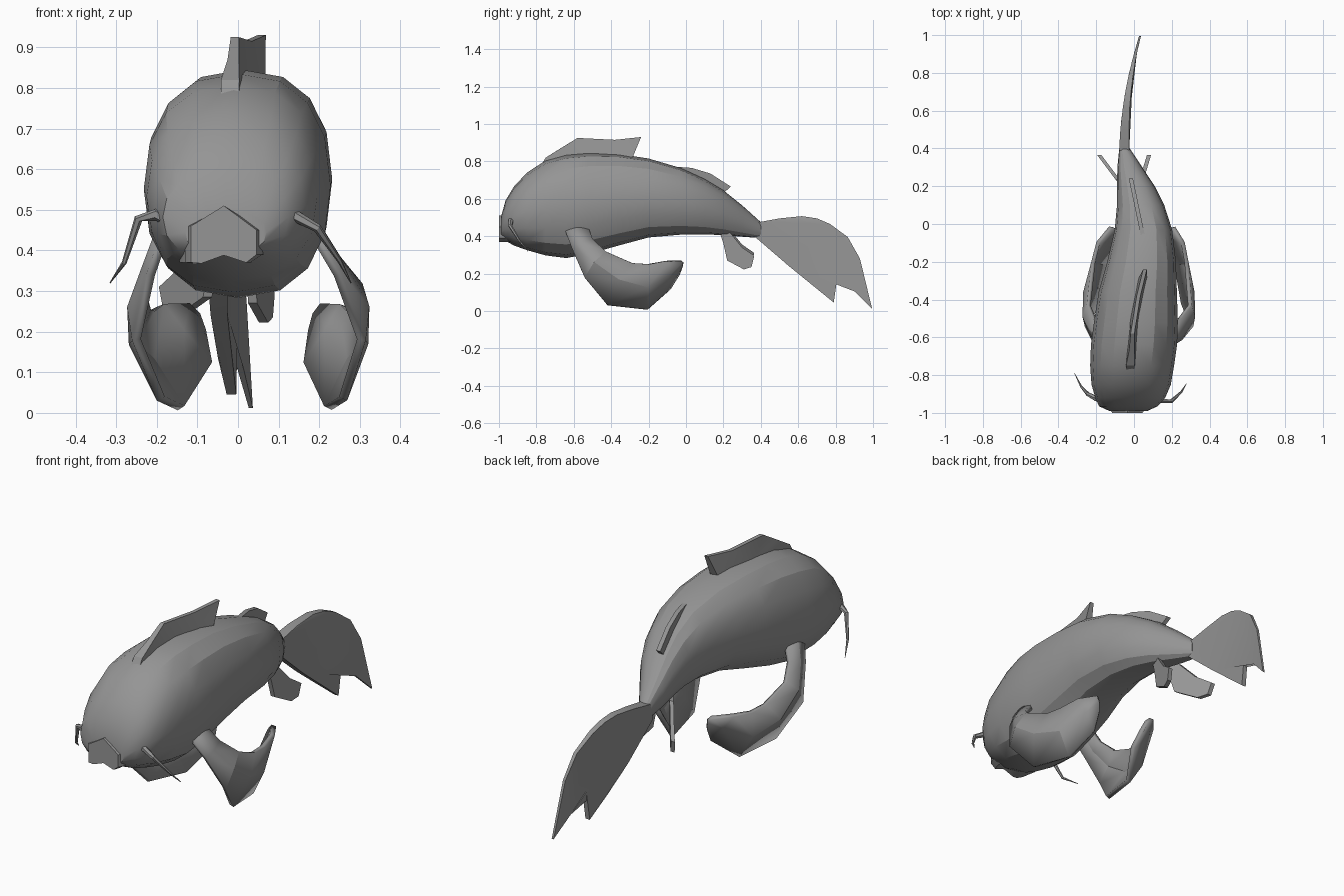
import bpy, bmesh, math
from mathutils import Vector

if "Cube" in bpy.data.objects:
    bpy.data.objects.remove(bpy.data.objects["Cube"])

grey = bpy.data.materials.new("fish_grey")
grey.use_nodes = True
grey.diffuse_color = (0.3, 0.3, 0.3, 1)
bsdf = next(n for n in grey.node_tree.nodes if n.type == "BSDF_PRINCIPLED")
bsdf.inputs["Base Color"].default_value = (0.3, 0.3, 0.3, 1)


def finish(name, bm, angle=25):
    bmesh.ops.remove_doubles(bm, verts=bm.verts, dist=0.0005)
    bmesh.ops.recalc_face_normals(bm, faces=bm.faces)
    mesh = bpy.data.meshes.new(name)
    bm.to_mesh(mesh)
    bm.free()
    mesh.materials.append(grey)
    obj = bpy.data.objects.new(name, mesh)
    bpy.context.collection.objects.link(obj)
    bpy.ops.object.select_all(action="DESELECT")
    bpy.context.view_layer.objects.active = obj
    obj.select_set(True)
    bpy.ops.object.shade_smooth_by_angle(angle=math.radians(angle))
    return obj


def bridge(bm, rows, closed):
    """Skin consecutive rows of points with quads."""
    rows = [[bm.verts.new(p) for p in row] for row in rows]
    for a, b in zip(rows, rows[1:]):
        n = len(a)
        for i in range(n if closed else n - 1):
            j = (i + 1) % n
            bm.faces.new((a[i], a[j], b[j], b[i]))
    if closed:
        bm.faces.new(rows[0])
        bm.faces.new(rows[-1])


def plate(name, outline, bend, thick):
    """Side outline (y, z) made into a thin fin following x = bend(y, z)."""
    bm = bmesh.new()
    sides = []
    for s in (-0.5, 0.5):
        sides.append([bm.verts.new((bend(y, z) + s * thick(y, z), y, z)) for y, z in outline])
        bmesh.ops.triangulate(bm, faces=[bm.faces.new(sides[-1])])
    a, b = sides
    for i in range(len(a)):
        j = (i + 1) % len(a)
        bm.faces.new((a[i], a[j], b[j], b[i]))
    return finish(name, bm)


def power(v, e):
    return math.copysign(abs(v) ** e, v)


# Body: y, centre x, half width, bottom z, top z
stations = [
    (-0.99, -0.03, 0.10, 0.39, 0.50), (-0.965, -0.03, 0.155, 0.375, 0.59),
    (-0.92, -0.02, 0.185, 0.35, 0.665), (-0.85, -0.015, 0.21, 0.325, 0.74),
    (-0.75, -0.01, 0.222, 0.297, 0.805), (-0.64, 0, 0.228, 0.283, 0.835),
    (-0.52, 0.01, 0.222, 0.305, 0.845), (-0.36, 0.02, 0.207, 0.35, 0.84),
    (-0.2, 0.04, 0.182, 0.393, 0.815), (-0.03, 0.05, 0.152, 0.408, 0.765),
    (0.1, 0.035, 0.125, 0.41, 0.705), (0.2, 0.01, 0.10, 0.405, 0.645),
    (0.3, -0.022, 0.066, 0.397, 0.565), (0.4, -0.05, 0.028, 0.39, 0.475),
]
bm = bmesh.new()
SIDES = 16
rings = []
for y, cx, w, lo, hi in stations:
    ring = []
    for k in range(SIDES):
        t = 2 * math.pi * k / SIDES
        ring.append((cx + w * power(math.cos(t), 0.82),
                     y, (lo + hi) / 2 + (hi - lo) / 2 * power(math.sin(t), 0.88)))
    rings.append(ring)
bridge(bm, rings, True)
finish("body", bm)

# Upper lip: scalloped snout pad
lip = [(-0.13, 0.37), (-0.1, 0.368), (-0.035, 0.388), (0.03, 0.37),
       (0.06, 0.39), (0.06, 0.45), (-0.035, 0.51), (-0.13, 0.46)]
bm = bmesh.new()
bridge(bm, [[(-0.035 + (x + 0.035) * s, y, z) for x, z in lip]
            for y, s in ((-0.9, 1.15), (-0.975, 1.0), (-1.0, 0.85))], True)
finish("upper_lip", bm)

# Back fins
plate("front_dorsal_fin",
      [(-0.8, 0.74), (-0.75, 0.82), (-0.67, 0.87), (-0.58, 0.925), (-0.38, 0.915),
       (-0.24, 0.93), (-0.29, 0.81), (-0.5, 0.82)],
      lambda y, z: -0.02 + 0.25 * max(0, y + 0.8) ** 2,
      lambda y, z: 0.045 if z < 0.85 else 0.02)
plate("rear_dorsal_fin",
      [(-0.11, 0.775), (0.03, 0.765), (0.13, 0.735), (0.24, 0.665), (0.2, 0.63), (0.05, 0.71)],
      lambda y, z: 0.055 - 0.21 * (y + 0.1), lambda y, z: 0.022)

# Tail fin, curling to the side and thinning towards the tips
plate("tail_fin",
      [(0.37, 0.395), (0.39, 0.475), (0.5, 0.495), (0.62, 0.507), (0.7, 0.495), (0.77, 0.465),
       (0.865, 0.395), (0.93, 0.28), (0.995, 0.012), (0.9, 0.105), (0.81, 0.187),
       (0.79, 0.045), (0.68, 0.135), (0.55, 0.24)],
      lambda y, z: -0.052 + 0.085 * max(0, (y - 0.4) / 0.6) ** 2,
      lambda y, z: 0.055 - 0.045 * max(0, min(1, (y - 0.37) / 0.6)))

# Pelvic fins
pelvic = [(0.18, 0.42), (0.235, 0.42), (0.3, 0.34), (0.365, 0.295),
          (0.35, 0.235), (0.31, 0.222), (0.22, 0.27), (0.2, 0.36)]
for side, root, slope, lift in (("right", -0.06, -0.75, 0.015), ("left", 0.03, 0.3, 0)):
    plate(side + "_pelvic_fin", [(y, z + lift) for y, z in pelvic],
          lambda y, z: root + slope * (y - 0.2), lambda y, z: 0.022)

# Pectoral fins: each row runs lower edge, middle, upper edge as (x, y, z)
rows = [
    [(0.17, -0.66, 0.47), (0.18, -0.6, 0.48), (0.17, -0.53, 0.46)],
    [(0.215, -0.61, 0.34), (0.225, -0.56, 0.36), (0.21, -0.5, 0.38)],
    [(0.25, -0.54, 0.18), (0.262, -0.49, 0.26), (0.24, -0.43, 0.315)],
    [(0.19, -0.42, 0.035), (0.258, -0.36, 0.17), (0.225, -0.29, 0.255)],
    [(0.14, -0.21, 0.012), (0.215, -0.21, 0.13), (0.215, -0.2, 0.25)],
    [(0.07, -0.09, 0.12), (0.14, -0.085, 0.2), (0.19, -0.1, 0.265)],
    [(0.085, -0.04, 0.2), (0.1, -0.025, 0.24), (0.125, -0.02, 0.265)],
]
for side, sign in (("right", -1), ("left", 1)):
    bm = bmesh.new()
    shaped = []
    for i, row in enumerate(rows):
        wide = min(1, i / 2) if sign > 0 else 0
        shaped.append([(sign * (x + wide * (0.315 - (0.265 - x) * 0.75 - x)), y, z)
                       for x, y, z in row])
    bridge(bm, shaped, False)
    fin = finish(side + "_pectoral_fin", bm)
    mod = fin.modifiers.new("thickness", "SOLIDIFY")
    mod.thickness = 0.022
    mod.offset = 0

# Whiskers: tapered bent tubes
paths = {
    "right": [(-0.16, -0.93, 0.47), (-0.2, -0.925, 0.488), (-0.245, -0.9, 0.478),
              (-0.28, -0.86, 0.37), (-0.315, -0.79, 0.32)],
    "left": [(0.1, -0.92, 0.48), (0.135, -0.935, 0.488), (0.195, -0.94, 0.455),
             (0.25, -0.89, 0.375), (0.278, -0.845, 0.32)],
}
for side, path in paths.items():
    pts = [Vector(p) for p in path]
    bm = bmesh.new()
    rings = []
    for i, p in enumerate(pts):
        d = (pts[min(i + 1, 4)] - pts[max(i - 1, 0)]).normalized()
        u = d.cross(Vector((0, 1, 0))).normalized()
        v = d.cross(u)
        r = 0.02 * (1 - i / 4.3)
        rings.append([p + r * (u * math.cos(a) + v * math.sin(a))
                      for a in (k * math.pi / 3 for k in range(6))])
    bridge(bm, rings, True)
    finish(side + "_whisker", bm)
